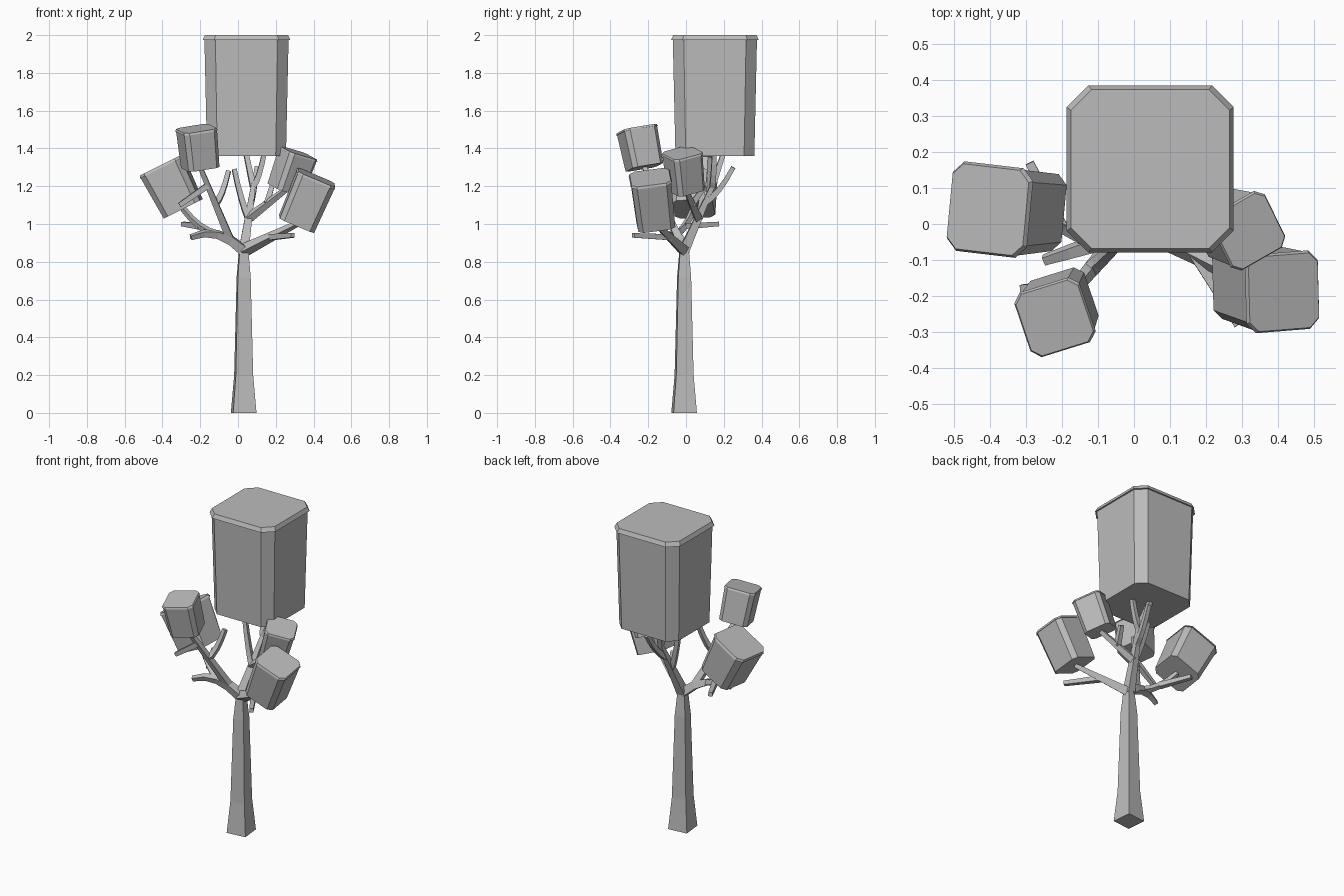
import bpy, bmesh, math
from mathutils import Vector, Quaternion

if "Cube" in bpy.data.objects:
    bpy.data.objects.remove(bpy.data.objects["Cube"], do_unlink=True)

UP = Vector((0, 0, 1))
shade = (.5, .5, .5, 1)
grey = bpy.data.materials.new("light_grey")
grey.use_nodes = True
grey.diffuse_color = shade
grey.node_tree.nodes["Principled BSDF"].inputs["Base Color"].default_value = shade


def loft(name, rings):
    """Skin a list of equal-sized vertex rings and cap both ends."""
    bm = bmesh.new()
    rows = [[bm.verts.new(point) for point in ring] for ring in rings]
    for lower, upper in zip(rows, rows[1:]):
        for i in range(len(lower)):
            bm.faces.new((lower[i - 1], lower[i], upper[i], upper[i - 1]))
    bm.faces.new(rows[0])
    bm.faces.new(rows[-1])
    bmesh.ops.recalc_face_normals(bm, faces=bm.faces)
    mesh = bpy.data.meshes.new(name)
    bm.to_mesh(mesh)
    bm.free()
    mesh.materials.append(grey)
    bpy.context.collection.objects.link(bpy.data.objects.new(name, mesh))


def sweep(name, path, radii):
    """Carry a square section of changing radius along a path."""
    rings, side = [], Vector((1, .1, 0))
    for i, (point, radius) in enumerate(zip(path, radii)):
        before, after = path[max(i - 1, 0)], path[min(i + 1, len(path) - 1)]
        along = (after - before).normalized()
        side = (side - along * side.dot(along)).normalized()
        other = along.cross(side)
        corners = (side + other, other - side, -side - other, side - other)
        rings.append([point + corner * radius for corner in corners])
    loft(name, rings)


def grow(name, start, tip, sag=0, thick=.016):
    """Tapering branch from start to tip, bowed down by sag; returns its joints."""
    tip = Vector(tip)
    middle = (start + tip) / 2 - UP * sag
    steps = [i / 4 for i in range(5)]
    path = [start.lerp(middle, t).lerp(middle.lerp(tip, t), t) for t in steps]
    sweep(name, path, [thick + (.012 - thick) * t for t in steps])
    return path


def leaf_block(name, bottom, lean, height, half, spin=0, taper=.9):
    """Chamfered block of leaves with a thin overhanging cap."""
    axis = Vector(lean)
    turn = UP.rotation_difference(axis) @ Quaternion(UP, math.radians(spin))
    quarters = [Quaternion(UP, math.pi / 2 * i) for i in range(4)]
    cap = height - half / 9
    rings = []
    for size, level in ((taper, 0), (.96, cap), (1, cap), (.95, height)):
        flat = size * half
        chamfer = flat * .74
        rings.append([bottom + turn @ (quarter @ Vector((flat, end, level)))
                      for quarter in quarters for end in (-chamfer, chamfer)])
    loft(name, rings)


# Trunk
foot = Vector((.03, -.01, 0))
fork = foot + UP * .86
heights = (0, .2, .72, .82, .89)
sweep("trunk", [foot + UP * z for z in heights], (.062, .046, .034, .026, .022))

# Limb and twigs on the model's right
right_limb = grow("right_limb", fork, (-.25, -.1, .93), sag=-.1, thick=.026)
right_side = grow("right_side_branch", right_limb[2], (-.29, .04, 1.08), sag=.05)
grow("right_back_twig", right_side[2], (-.29, .17, 1))
right_upper = grow("right_upper_branch", right_limb[1], (-.2, -.22, 1.3), thick=.02)
grow("right_upper_twig", right_upper[2], (-.05, -.06, 1.28), sag=.06)
grow("right_front_twig", right_upper[3], (-.31, -.18, 1.1))

# Rear limb and twigs under the main crown
rear_limb = grow("rear_limb", fork, (.08, .14, 1.2), thick=.026)
grow("rear_top_twig", rear_limb[4], (.04, .2, 1.38))
grow("rear_outer_twig", rear_limb[4], (.14, .15, 1.38), sag=.06)
grow("rear_inner_twig", rear_limb[2], (-.02, .1, 1.29), sag=.05)
grow("rear_back_twig", rear_limb[3], (.1, .25, 1.3), sag=.05)
rear_side = grow("rear_side_branch", rear_limb[2], (.25, 0, 1.18), thick=.02)
grow("rear_side_twig", rear_side[2], (.18, .1, 1.2))

# Limb and twig on the model's left
left_limb = grow("left_limb", fork, (.31, -.16, 1), thick=.026)
grow("left_front_twig", left_limb[2], (.29, -.28, .94))

# Leaf blocks, the smaller ones seated on branch tips
leaf_block("main_crown", Vector((.045, .153, 1.36)), UP, height=.64, half=.232)
leaf_block("right_rear_leaves", right_side[4], (-.5, 0, 1),
           height=.26, half=.125, spin=-6, taper=.86)
leaf_block("right_front_leaves", right_upper[4], (-.1, -.2, 1),
           height=.21, half=.096, spin=18)
leaf_block("left_rear_leaves", rear_side[4], (.35, -.1, 1),
           height=.21, half=.09, spin=28)
leaf_block("left_front_leaves", left_limb[4], (.43, -.12, 1),
           height=.27, half=.11, spin=3)
